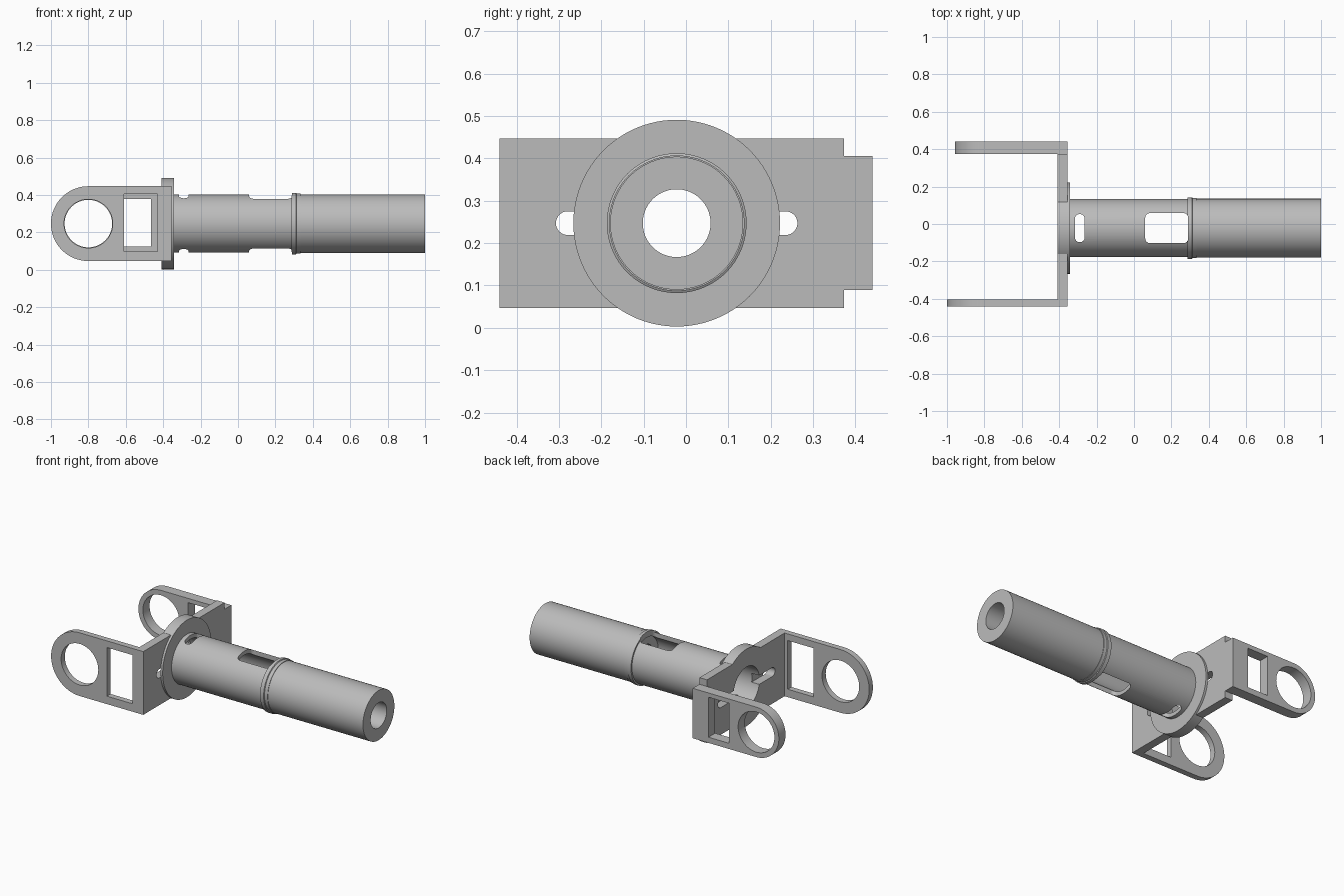
import bpy, bmesh, math
from mathutils import Matrix, Vector

if "Cube" in bpy.data.objects:
    bpy.data.objects.remove(bpy.data.objects["Cube"])

AXIS_Y, AXIS_Z = -0.022, 0.247

grey = bpy.data.materials.new("plain grey")
grey.use_nodes = True
grey.diffuse_color = (0.5, 0.5, 0.5, 1)
grey.node_tree.nodes["Principled BSDF"].inputs["Base Color"].default_value = (0.5, 0.5, 0.5, 1)


def make(name, bm):
    bmesh.ops.recalc_face_normals(bm, faces=bm.faces)
    mesh = bpy.data.meshes.new(name)
    bm.to_mesh(mesh)
    bm.free()
    mesh.materials.append(grey)
    ob = bpy.data.objects.new(name, mesh)
    bpy.context.collection.objects.link(ob)
    return ob


def prism(name, outline, origin, u, v, depth):
    """Extrude a 2D outline, laid along u and v, by the depth vector."""
    bm = bmesh.new()
    o, u, v = Vector(origin), Vector(u), Vector(v)
    face = bm.faces.new([bm.verts.new(o + u * a + v * b) for a, b in outline])
    ext = bmesh.ops.extrude_face_region(bm, geom=[face])["geom"]
    bmesh.ops.translate(bm, vec=Vector(depth), verts=[g for g in ext if isinstance(g, bmesh.types.BMVert)])
    return make(name, bm)


def box(name, lo, hi):
    w, h = hi[0] - lo[0], hi[1] - lo[1]
    return prism(name, [(0, 0), (w, 0), (w, h), (0, h)], lo, (1, 0, 0), (0, 1, 0), (0, 0, hi[2] - lo[2]))


def arc(cx, cy, r, start, end, n):
    return [(cx + r * math.cos(math.radians(start + (end - start) * i / n)),
             cy + r * math.sin(math.radians(start + (end - start) * i / n))) for i in range(n + 1)]


def rounded(w, h, r):
    """Rounded rectangle centred on the origin."""
    a, b = w / 2 - r, h / 2 - r
    return (arc(a, b, r, 0, 90, 8) + arc(-a, b, r, 90, 180, 8)
            + arc(-a, -b, r, 180, 270, 8) + arc(a, -b, r, 270, 360, 8))


def lathe(name, profile, n=96):
    """Spin a closed (x, radius) profile around the barrel axis."""
    bm = bmesh.new()
    rings = []
    for i in range(n):
        t = 2 * math.pi * i / n
        rings.append([bm.verts.new((x, AXIS_Y + r * math.cos(t), AXIS_Z + r * math.sin(t))) for x, r in profile])
    for i in range(n):
        a, b = rings[i], rings[(i + 1) % n]
        for j in range(len(profile)):
            k = (j + 1) % len(profile)
            bm.faces.new((a[j], b[j], b[k], a[k]))
    return make(name, bm)


def cylinder(name, x0, x1, r, axis="X", centre=(0, 0, 0)):
    bm = bmesh.new()
    rot = Matrix.Rotation(math.pi / 2, 4, "Y" if axis == "X" else "X")
    mid = Vector(centre)
    mid["XYZ".index(axis)] = (x0 + x1) / 2
    bmesh.ops.create_cone(bm, cap_ends=True, segments=96, radius1=r, radius2=r, depth=x1 - x0,
                          matrix=Matrix.Translation(mid) @ rot)
    return make(name, bm)


def cut(ob, cutters):
    for c in cutters:
        mod = ob.modifiers.new("cut", "BOOLEAN")
        mod.operation, mod.solver, mod.object = "DIFFERENCE", "EXACT", c
        bpy.context.view_layer.objects.active = ob
        bpy.ops.object.modifier_apply(modifier=mod.name)
        bpy.data.objects.remove(c)


def arm(name, y0, y1, radius, hole, window):
    """Side arm with a round end, a round hole and a rectangular window."""
    cx = -0.8
    outline = [(-0.355, AXIS_Z - radius), (-0.355, AXIS_Z + radius)] + arc(cx, AXIS_Z, radius, 90, 270, 40)
    ob = prism(name, outline, (0, y0, 0), (1, 0, 0), (0, 0, 1), (0, y1 - y0, 0))
    x0, x1, z0, z1 = window
    cut(ob, [cylinder("hole_cutter", y0 - 0.05, y1 + 0.05, hole, "Y", (cx, 0, AXIS_Z)),
             box("window_cutter", (x0, y0 - 0.05, z0), (x1, y1 + 0.05, z1))])
    return ob


parts = [
    arm("front_arm", -0.44, -0.403, 0.2, 0.13, (-0.61, -0.43, 0.097, 0.405)),
    arm("back_arm", 0.373, 0.44, 0.158, 0.127, (-0.61, -0.465, 0.125, 0.378)),
]

# Cross plate with a through slot and a bore
plate = box("cross_plate", (-0.408, -0.403, 0.047), (-0.355, 0.373, 0.447))
slot = prism("slot_cutter", rounded(0.57, 0.056, 0.0279), (-0.5, AXIS_Y, AXIS_Z), (0, 1, 0), (0, 0, 1), (0.3, 0, 0))
cut(plate, [cylinder("bore_cutter", -0.5, -0.3, 0.13, "X", (0, AXIS_Y, AXIS_Z)), slot])
parts.append(plate)

# Round flange: thin face, plus the caps that stand above and below the plate
parts.append(lathe("flange", [(-0.355, 0.13), (-0.355, 0.244), (-0.341, 0.244), (-0.341, 0.13)]))
rim = cylinder("flange_rim", -0.408, -0.355, 0.244, "X", (0, AXIS_Y, AXIS_Z))
cut(rim, [box("rim_cutter", (-0.5, -0.4, 0.047), (-0.3, 0.4, 0.447))])
parts.append(rim)

# Barrel with a collar, a wide rear bore and a narrow front bore
barrel = lathe("barrel", [(-0.35, 0.13), (-0.35, 0.155), (0.285, 0.155), (0.285, 0.165), (0.31, 0.165),
                          (0.313, 0.16), (0.335, 0.16), (0.335, 0.157), (1, 0.157), (1, 0.08),
                          (0.3, 0.08), (0.3, 0.13)])
openings = [(-0.29, 0.052, 0.15, 0.025), (0.175, 0.23, 0.16, 0.025)]
cut(barrel, [prism("opening_cutter", rounded(w, h, r), (x, AXIS_Y, -0.1), (1, 0, 0), (0, 1, 0), (0, 0, 0.8))
             for x, w, h, r in openings])
parts.append(barrel)

for ob in parts:
    bpy.ops.object.select_all(action="DESELECT")
    ob.select_set(True)
    bpy.context.view_layer.objects.active = ob
    bpy.ops.object.shade_smooth_by_angle(angle=math.radians(30))
